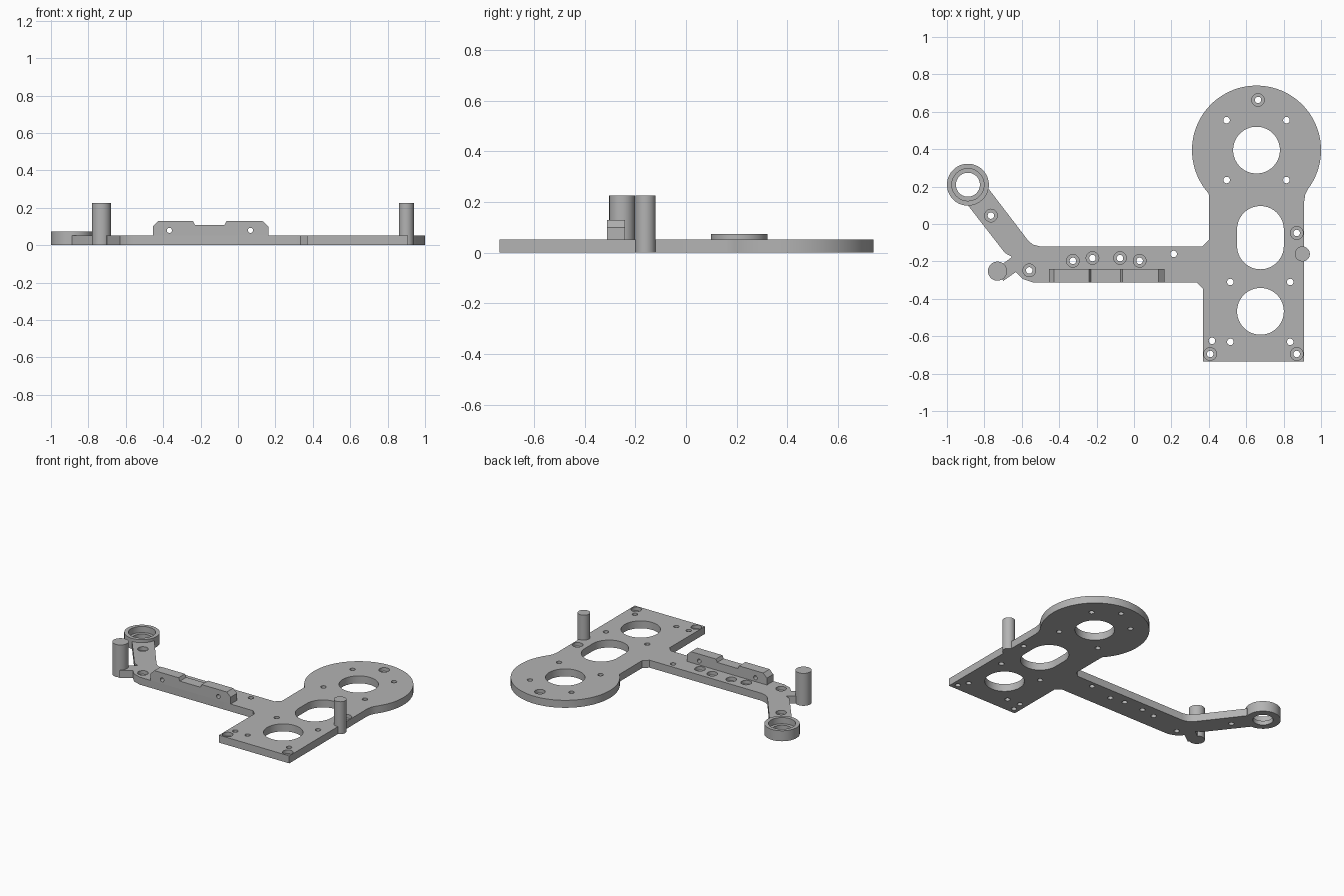
import bpy, bmesh, math

if "Cube" in bpy.data.objects:
    bpy.data.objects.remove(bpy.data.objects["Cube"])

T = 0.052            # plate thickness
RING = (-0.888, 0.21)
DISC, DISC_R = (0.655, 0.395), 0.345

grey = bpy.data.materials.new("grey plastic")
grey.diffuse_color = (0.45, 0.45, 0.45, 1)
grey.use_nodes = True
grey.node_tree.nodes["Principled BSDF"].inputs["Base Color"].default_value = grey.diffuse_color


def lathe(bm, x, y, profile, n=48, closed=False):
    """Revolve (radius, z) points round a vertical axis, capped unless closed."""
    rings = [[bm.verts.new((x + r * math.cos(2 * math.pi * i / n),
                            y + r * math.sin(2 * math.pi * i / n), z))
              for i in range(n)] for r, z in profile]
    pairs = list(zip(rings, rings[1:]))
    if closed:
        pairs.append((rings[-1], rings[0]))
    else:
        bm.faces.new(rings[0][::-1])
        bm.faces.new(rings[-1])
    for a, b in pairs:
        for i in range(n):
            j = (i + 1) % n
            bm.faces.new((a[i], a[j], b[j], b[i]))


def prism(bm, points, vec):
    """Extrude a closed outline of 3D points along vec."""
    face = bm.faces.new([bm.verts.new(p) for p in points])
    ext = bmesh.ops.extrude_face_region(bm, geom=[face])["geom"]
    verts = [v for v in ext if isinstance(v, bmesh.types.BMVert)]
    bmesh.ops.translate(bm, verts=verts, vec=vec)


def finish(bm, name):
    bmesh.ops.recalc_face_normals(bm, faces=bm.faces)
    mesh = bpy.data.meshes.new(name)
    bm.to_mesh(mesh)
    bm.free()
    ob = bpy.data.objects.new(name, mesh)
    bpy.context.collection.objects.link(ob)
    mesh.materials.append(grey)
    return ob


def cut(ob, cutter):
    cutter.hide_render = True
    mod = ob.modifiers.new("holes", 'BOOLEAN')
    mod.operation, mod.solver, mod.object = 'DIFFERENCE', 'EXACT', cutter
    bpy.context.view_layer.objects.active = ob
    bpy.ops.object.modifier_apply(modifier=mod.name)
    bpy.data.objects.remove(cutter)


def smooth(ob):
    bpy.ops.object.select_all(action='DESELECT')
    ob.select_set(True)
    bpy.context.view_layer.objects.active = ob
    bpy.ops.object.shade_smooth_by_angle(angle=math.radians(30))


def arc(c, r, a0, a1, n):
    return [(c[0] + r * math.cos(math.radians(a0 + (a1 - a0) * i / n)),
             c[1] + r * math.sin(math.radians(a0 + (a1 - a0) * i / n)))
            for i in range(n + 1)]


# Base plate outline: motor disc, deck, long arm, angled arm and post strut
outline = [(0.368, -0.735), (0.91, -0.735), (0.91, 0.12), (0.916, 0.16)]
outline += arc(DISC, DISC_R, -37, 222, 72)
outline += [(0.40, 0.155), (0.40, -0.085), (0.365, -0.12), (-0.50, -0.12),
            (-0.54, -0.11), (-0.565, -0.09), (-0.775, 0.185), RING,
            (-0.888, 0.10), (-0.69, -0.155), (-0.652, -0.176),
            (-0.727, -0.232), (-0.70, -0.305), (-0.632, -0.257),
            (-0.594, -0.294), (-0.54, -0.312), (0.335, -0.312),
            (0.368, -0.345)]
bm = bmesh.new()
prism(bm, [(x, y, 0) for x, y in outline], (0, 0, T))
plate = finish(bm, "base_plate")

# Large openings, screw holes, counterbored holes and the ring seat
bm = bmesh.new()
for x, y in [DISC, (0.676, -0.467)]:
    lathe(bm, x, y, [(0.125, -0.1), (0.125, 0.2)], 64)
slot = arc((0.676, -0.029), 0.125, 0, 180, 32) + arc((0.676, -0.117), 0.125, 180, 360, 32)
prism(bm, [(x, y, -0.1) for x, y in slot], (0, 0, 0.3))
lathe(bm, *RING, [(0.107, -0.1), (0.107, 0.2)], 64)
for x, y in [(0.495, 0.555), (0.815, 0.555), (0.495, 0.235), (0.815, 0.235),
             (0.515, -0.31), (0.835, -0.31), (0.515, -0.63), (0.835, -0.63),
             (0.417, -0.625), (0.212, -0.16)]:
    lathe(bm, x, y, [(0.0175, -0.1), (0.0175, 0.2)], 24)
for x, y in [(0.663, 0.663), (0.87, -0.048), (0.407, -0.695), (0.87, -0.695),
             (-0.327, -0.197), (-0.222, -0.182), (-0.075, -0.182),
             (0.03, -0.197), (-0.56, -0.248), (-0.765, 0.045)]:
    lathe(bm, x, y, [(0.0175, -0.1), (0.0175, 0.027), (0.034, 0.027), (0.034, 0.2)], 24)
cut(plate, finish(bm, "plate_cutter"))
smooth(plate)

# Stepped ring at the end of the angled arm
bm = bmesh.new()
lathe(bm, *RING, [(0.064, 0), (0.112, 0), (0.112, 0.073), (0.086, 0.073),
                  (0.086, 0.03), (0.064, 0.03)], 64, closed=True)
smooth(finish(bm, "arm_ring"))

# Upright posts
for name, x, y, r in [("left_post", -0.73, -0.252, 0.051),
                      ("right_post", 0.90, -0.16, 0.04)]:
    bm = bmesh.new()
    lathe(bm, x, y, [(r, 0), (r, 0.226)])
    smooth(finish(bm, name))

# Raised bracket along the front edge of the long arm
bm = bmesh.new()
profile = [(-0.455, T - 0.01), (-0.455, 0.10), (-0.427, 0.128), (-0.24, 0.128),
           (-0.23, 0.107), (-0.072, 0.107), (-0.062, 0.128), (0.132, 0.128),
           (0.162, 0.10), (0.162, T - 0.01)]
prism(bm, [(x, -0.312, z) for x, z in profile], (0, 0.071, 0))
bracket = finish(bm, "front_bracket")
bm = bmesh.new()
for x in (-0.367, 0.067):
    prism(bm, [(px, -0.5, pz) for px, pz in arc((x, 0.079), 0.014, 0, 345, 23)], (0, 0.5, 0))
cut(bracket, finish(bm, "bracket_cutter"))
smooth(bracket)
